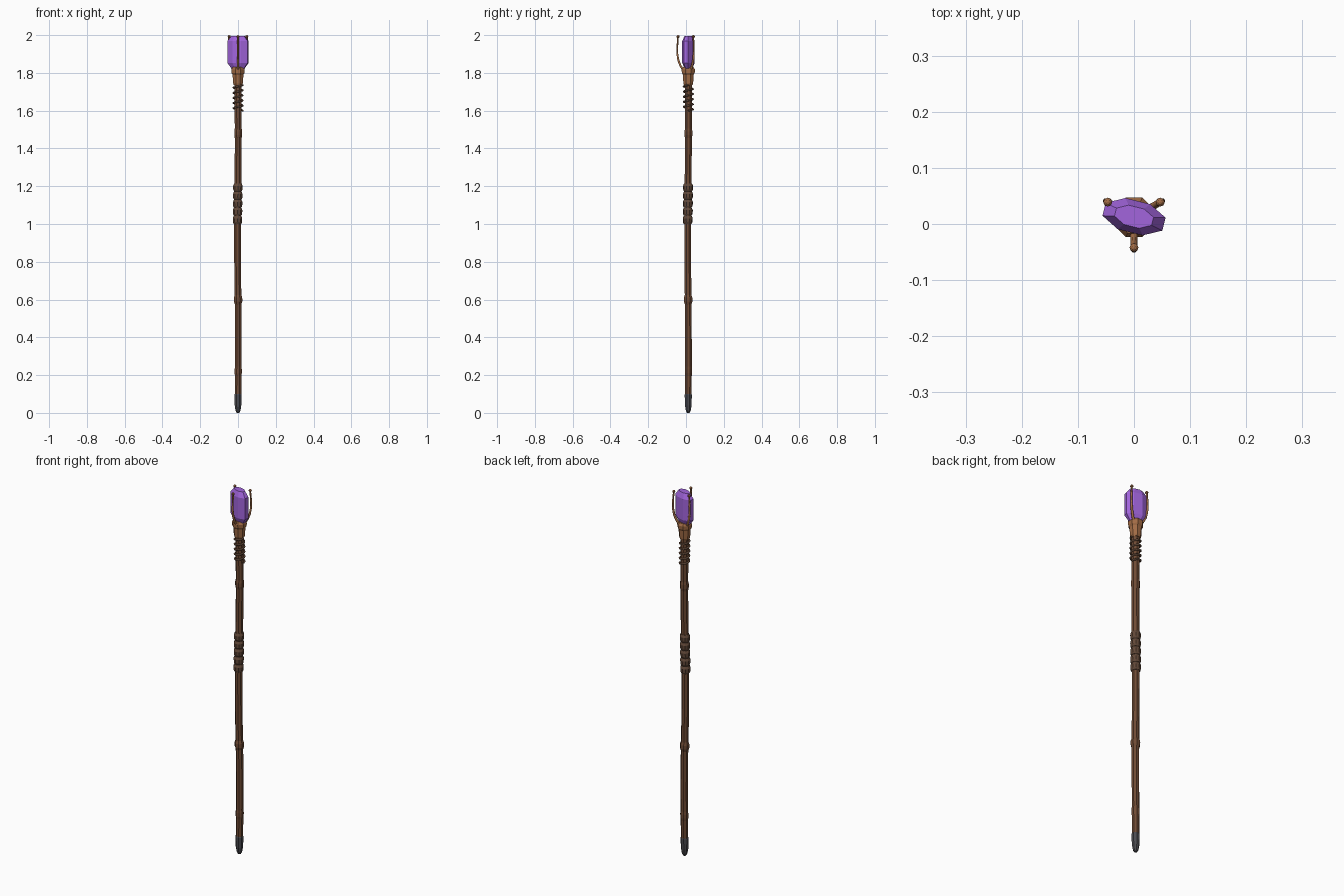
import bpy, math
from math import sin, cos, pi, radians

if "Cube" in bpy.data.objects:
    bpy.data.objects.remove(bpy.data.objects["Cube"])

AY = 0.012  # y of the staff axis


def material(name, rgb):
    m = bpy.data.materials.new(name)
    m.diffuse_color = (*rgb, 1)
    m.use_nodes = True
    m.node_tree.nodes["Principled BSDF"].inputs["Base Color"].default_value = m.diffuse_color
    return m


WOOD = material("wood", (0.16, 0.07, 0.035))
LEATHER = material("leather", (0.12, 0.065, 0.04))
COPPER = material("copper", (0.36, 0.15, 0.06))
IRON = material("iron", (0.07, 0.07, 0.08))
GEM = material("gem", (0.36, 0.13, 0.72))


def add_mesh(name, verts, faces, mat):
    me = bpy.data.meshes.new(name)
    me.from_pydata(verts, [], faces)
    me.materials.append(mat)
    ob = bpy.data.objects.new(name, me)
    bpy.context.collection.objects.link(ob)
    return ob


def lathe(name, profile, sides, mat, path=lambda z: (0, AY), sx=1, sy=1, turn=0):
    """Closed faceted solid from (radius, z) rings, following a path."""
    verts, faces = [], []
    for r, z in profile:
        cx, cy = path(z)
        for i in range(sides):
            a = 2 * pi * (i + 0.5) / sides
            x, y = r * cos(a) * sx, r * sin(a) * sy
            verts.append((cx + x * cos(turn) - y * sin(turn),
                          cy + x * sin(turn) + y * cos(turn), z))
    for k in range(len(profile) - 1):
        for i in range(sides):
            j = (i + 1) % sides
            faces.append((k * sides + i, k * sides + j,
                          (k + 1) * sides + j, (k + 1) * sides + i))
    n = (len(profile) - 1) * sides
    faces += [tuple(reversed(range(sides))), tuple(range(n, n + sides))]
    return add_mesh(name, verts, faces, mat)


def tube(name, points, radii, mat, res=1):
    """Round wire along points, turned into a mesh."""
    cu = bpy.data.curves.new(name, 'CURVE')
    cu.dimensions = '3D'
    cu.bevel_depth = 1.0
    cu.bevel_resolution = res
    cu.use_fill_caps = True
    sp = cu.splines.new('POLY')
    sp.points.add(len(points) - 1)
    for p, co, r in zip(sp.points, points, radii):
        p.co = (*co, 1)
        p.radius = r
    cu.materials.append(mat)
    ob = bpy.data.objects.new(name, cu)
    bpy.context.collection.objects.link(ob)
    return ob


def wobble(z):
    # gentle natural bend, straight at both ends
    e = sin(pi * min(max(z / 1.75, 0), 1))
    return (0.003 * sin(5 * z) * e, AY + 0.003 * sin(4 * z + 1) * e)


# wooden shaft with swollen knots
knots = {0.22: 0.002, 0.6: 0.005, 1.48: 0.003}
zs = sorted({round(0.06 + i * 0.085, 3) for i in range(21)} |
            {round(k + d, 3) for k in knots for d in (-0.025, -0.01, 0.01, 0.025)})
profile = []
for z in zs:
    bump = sum(h for k, h in knots.items() if abs(z - k) < 0.015)
    profile.append((0.0185 + 0.0015 * z / 1.75 + bump, z))
lathe("shaft", profile, 8, WOOD, wobble)

# iron foot cap
lathe("foot_cap", [(0.007, 0), (0.014, 0.012), (0.019, 0.04), (0.0205, 0.095), (0.019, 0.1)],
      8, IRON)

# leather grip bands
for i in range(5):
    z = 1.022 + i * 0.043
    lathe(f"grip_band_{i + 1}", [(0.021, z - 0.021), (0.0255, z - 0.012),
                                 (0.0265, z + 0.008), (0.021, z + 0.021)], 10, LEATHER, wobble)

# wire coil below the collar
turns, steps = 5, 12
coil = []
for i in range(turns * steps + 1):
    a, z = 2 * pi * i / steps, 1.6 + 0.135 * i / (turns * steps)
    cx, cy = wobble(z)
    coil.append((cx + 0.0245 * cos(a), cy + 0.0245 * sin(a), z))
tube("wire_coil", coil, [0.005] * len(coil), LEATHER)

# copper collar
lathe("collar", [(0.024, 1.735), (0.028, 1.745), (0.031, 1.79), (0.037, 1.8),
                 (0.038, 1.818), (0.03, 1.83)], 8, COPPER)

# flattened faceted crystal
R = 0.055 / cos(pi / 8)
lathe("crystal", [(R * 0.6, 1.822), (R, 1.853), (R, 1.968), (R * 0.62, 1.996)],
      8, GEM, lambda z: (0, AY + 0.001), 1, 0.52, radians(-14))

# three claws with bead tips
claw = [(0.026, 1.815), (0.04, 1.835), (0.052, 1.865), (0.058, 1.9), (0.058, 1.94), (0.054, 1.99)]
for n, deg in enumerate((-90, 30, 150), 1):
    c, s = cos(radians(deg)), sin(radians(deg))
    tube(f"claw_{n}", [(r * c, AY + r * s, z) for r, z in claw],
         [0.007, 0.0065, 0.006, 0.0055, 0.005, 0.0045], COPPER)
    bpy.ops.mesh.primitive_uv_sphere_add(segments=8, ring_count=6, radius=0.008,
                                         location=(0.054 * c, AY + 0.054 * s, 1.992))
    bead = bpy.context.object
    bead.name = f"claw_bead_{n}"
    bead.data.materials.append(COPPER)
